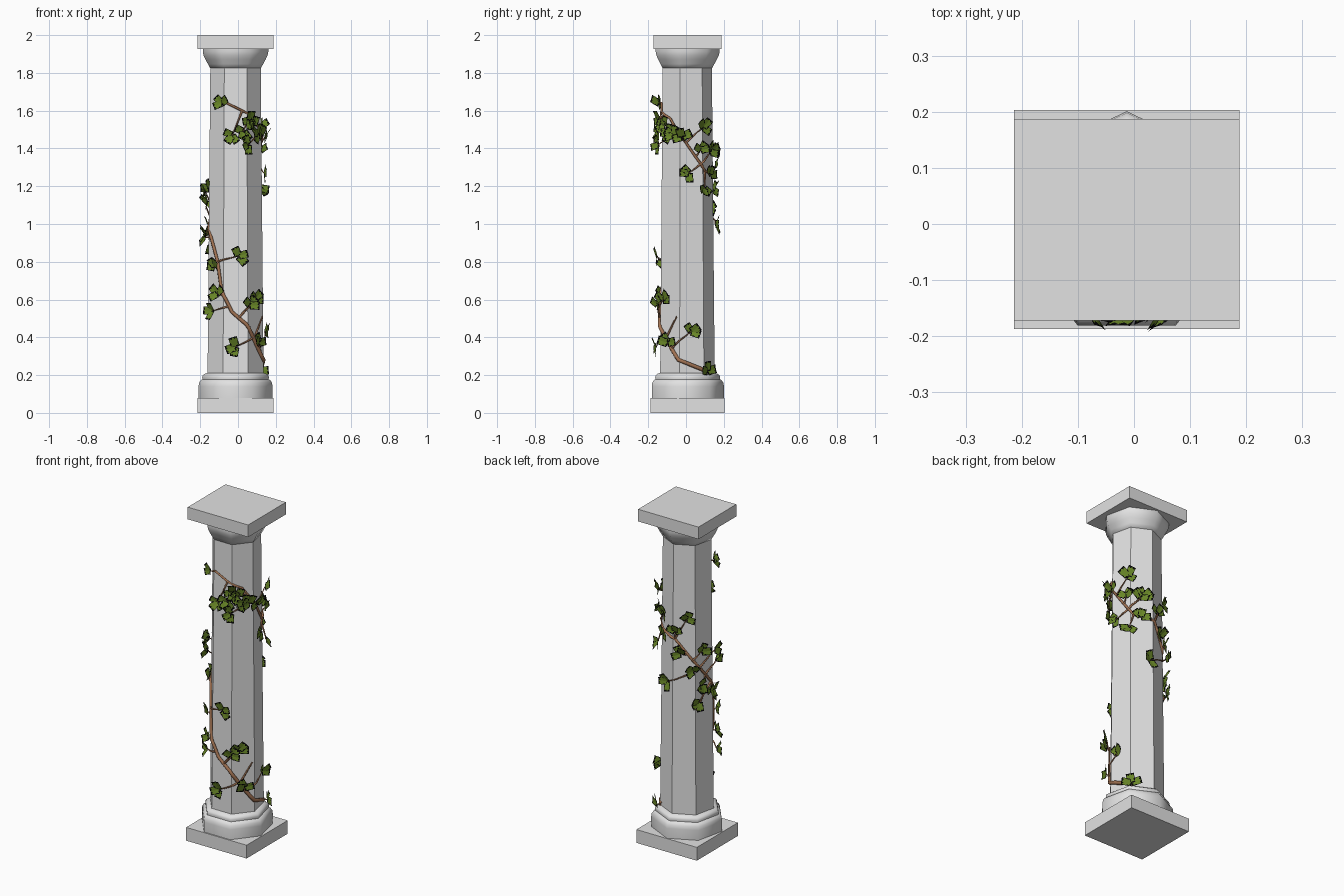
import bpy, bmesh, math, random
from mathutils import Vector

random.seed(4)
SIDES = 7
CX = -0.013                      # column axis offset in x

cube = bpy.data.objects.get("Cube")
if cube:
    bpy.data.objects.remove(cube, do_unlink=True)


def material(name, rgb):
    m = bpy.data.materials.new(name)
    m.use_nodes = True
    m.diffuse_color = (*rgb, 1)
    bsdf = m.node_tree.nodes["Principled BSDF"]
    bsdf.inputs["Base Color"].default_value = (*rgb, 1)
    bsdf.inputs["Roughness"].default_value = 0.9
    return m


stone = material("pale stone", (0.76, 0.76, 0.76))
bark = material("brown bark", (0.36, 0.17, 0.085))
green = material("leaf green", (0.14, 0.24, 0.02))
dark = material("leaf dark edge", (0.002, 0.002, 0.002))


def add_object(name, bm, *mats):
    mesh = bpy.data.meshes.new(name)
    bm.to_mesh(mesh)
    bm.free()
    for m in mats:
        mesh.materials.append(m)
    ob = bpy.data.objects.new(name, mesh)
    bpy.context.collection.objects.link(ob)
    return ob


def select_only(ob):
    bpy.ops.object.select_all(action='DESELECT')
    ob.select_set(True)
    bpy.context.view_layer.objects.active = ob


def slab(name, lo, hi):
    bm = bmesh.new()
    bmesh.ops.create_cube(bm, size=1)
    for v in bm.verts:
        v.co = [l + (c + 0.5) * (h - l) for c, l, h in zip(v.co, lo, hi)]
    return add_object(name, bm, stone)


def lathe(name, profile, smooth):
    """Seven-sided turned part, one corner pointing to the back."""
    bm = bmesh.new()
    rings = []
    for r, z in profile:
        angles = [math.pi / 2 + math.tau * i / SIDES for i in range(SIDES)]
        rings.append([bm.verts.new((CX + r * math.cos(a), r * math.sin(a), z)) for a in angles])
    for low, high in zip(rings, rings[1:]):
        for i in range(SIDES):
            j = (i + 1) % SIDES
            bm.faces.new((low[i], low[j], high[j], high[i]))
    bm.faces.new(rings[0][::-1])
    bm.faces.new(rings[-1])
    ob = add_object(name, bm, stone)
    if smooth:
        select_only(ob)
        bpy.ops.object.shade_smooth_by_angle(angle=math.radians(65))
    return ob


# Column
slab("plinth", (-0.214, -0.187, 0), (0.188, 0.203, 0.08))
slab("abacus", (-0.214, -0.172, 1.927), (0.188, 0.187, 2))
lathe("base_moulding", [(0.2, 0.08), (0.201, 0.14), (0.198, 0.16), (0.188, 0.174), (0.18, 0.178),
                        (0.181, 0.19), (0.177, 0.2), (0.165, 0.208), (0.15, 0.212)], True)
lathe("shaft", [(0.152, 0.2), (0.137, 1.835)], False)
lathe("capital", [(0.138, 1.825), (0.15, 1.847), (0.164, 1.872), (0.174, 1.893),
                  (0.178, 1.912), (0.178, 1.93)], True)


# Ivy helpers
def on_shaft(angle, z, lift):
    """Point on the faceted shaft at an angle in degrees, lifted off it."""
    step = 360 / SIDES
    off = math.radians((angle - 90) % step - step / 2)
    radius = 0.154 - 0.0092 * z
    r = radius * math.cos(math.pi / SIDES) / math.cos(off) + lift
    a = math.radians(angle)
    return Vector((CX + r * math.cos(a), r * math.sin(a), z))


def sample(a, b, n):
    return [(a[0] + (b[0] - a[0]) * i / n, a[1] + (b[1] - a[1]) * i / n) for i in range(n + 1)]


def add_stem(curve, points, start, end):
    s = curve.splines.new('POLY')
    s.points.add(len(points) - 1)
    for i, (p, co) in enumerate(zip(s.points, points)):
        p.co = (*co, 1)
        p.radius = start + (end - start) * i / (len(points) - 1)


# Main vine as (angle, height), winding once round the shaft
vine = [(45, .22), (-15, .28), (-50, .4), (-68, .47), (-98, .535), (-120, .65), (-133, .8),
        (-157, .93), (-225, 1.14), (-265, 1.26), (-315, 1.28), (-360, 1.43), (-400, 1.56), (-470, 1.64)]
path = []
for a, b in zip(vine, vine[1:]):
    path += sample(a, b, 4)[:-1]
path.append(vine[-1])

# Leaf clump positions as (angle, height)
leaves = [(-117, 1.65), (-62, 1.56), (-97, 1.48), (-66, 1.43), (-49, 1.53), (-36, 1.49), (-26, 1.48),
          (-75, 1.5), (-8, 1.47), (35, 1.52), (30, 1.4), (6, 1.28), (37, 1.2), (60, 1.39),
          (60, 1.27), (80, 1.01), (10, .44), (42, .23), (-38, .38), (-50, .61), (190, 1.18),
          (187, .94), (-135, .78), (-84, .84), (-142, .55), (-127, .64), (-64, .58), (-90, .36),
          (66, 1.4), (98, 1.32), (123, 1.4), (154, 1.2), (200, 1.12), (136, 1.09), (180, .96),
          (147, .9), (110, 1.19), (158, 1.0)]

curve = bpy.data.curves.new("vine", 'CURVE')
curve.dimensions = '3D'
curve.bevel_depth = 0.01
curve.bevel_resolution = 1
add_stem(curve, [on_shaft(a, z, 0.005) for a, z in path], 1.1, 0.6)
# Bare shoots near the foot and on the back
for lower, upper in (((-48, .39), (-19, .51)), ((143, .84), (172, .96))):
    add_stem(curve, [on_shaft(a, z, 0.008) for a, z in sample(lower, upper, 3)], 0.6, 0.35)


def wrap(d):
    return (d + 180) % 360 - 180


# Right half of the boxy leaf card, and of the toothed blade inside it
card_half = [(0, 0), (.2, 0), (.4, .05), (.4, .35), (.4, .65), (.4, 1), (.2, 1), (0, 1)]
blade_half = [(0, .04), (.14, .16), (.36, .14), (.27, .36), (.38, .62), (.3, .9), (.16, .78), (0, .96)]


def mirrored(half):
    return half + [(-x, y) for x, y in half[-2:0:-1]]


bm = bmesh.new()


def add_leaf(base, outward, roll, size, tilt):
    """Boxy leaf card: green toothed blade with a dark border, slightly folded."""
    side = Vector((0, 0, 1)).cross(outward).normalized()
    grow = Vector((0, 0, 1)) * math.cos(roll) + side * math.sin(roll)
    across = outward.cross(grow)
    along = grow * math.cos(tilt) + outward * math.sin(tilt)
    normal = along.cross(across)

    def place(x, y):
        return bm.verts.new(base + size * (across * x + along * y + normal * 0.12 * abs(x)))

    outer = [place(x, y) for x, y in mirrored(card_half)]
    inner = [place(x, y) for x, y in mirrored(blade_half)]
    centre = place(0, 0.48)
    n = len(outer)
    for i in range(n):
        j = (i + 1) % n
        bm.faces.new((outer[i], outer[j], inner[j], inner[i])).material_index = 1
        bm.faces.new((inner[i], inner[j], centre)).material_index = 0


# Side shoots and their leaves
for a, z in leaves:
    root = min(path, key=lambda p: math.hypot(wrap(a - p[0]) * 0.0025, z - p[1] - 0.03))
    tip = (root[0] + wrap(a - root[0]), z - 0.01)
    shoot = sample(root, tip, 4)
    points = [on_shaft(sa, sz, 0.005 + 0.004 * i) for i, (sa, sz) in enumerate(shoot)]
    add_stem(curve, points, 0.6, 0.25)
    base = points[-1]
    outward = Vector((base.x - CX, base.y, 0)).normalized()
    lean = math.atan2(math.radians(wrap(a - root[0])) * 0.14, z - root[1] + 0.02)
    for turn in (-1.3, 0, 1.3):
        roll = lean + turn + random.uniform(-0.3, 0.3)
        add_leaf(base, outward, roll, random.uniform(0.048, 0.058), random.uniform(0.05, 0.6))

add_object("ivy_leaves", bm, green, dark)
vine_ob = bpy.data.objects.new("ivy_stems", curve)
curve.materials.append(bark)
bpy.context.collection.objects.link(vine_ob)
select_only(vine_ob)
bpy.ops.object.convert(target='MESH')
bpy.ops.object.shade_smooth()
